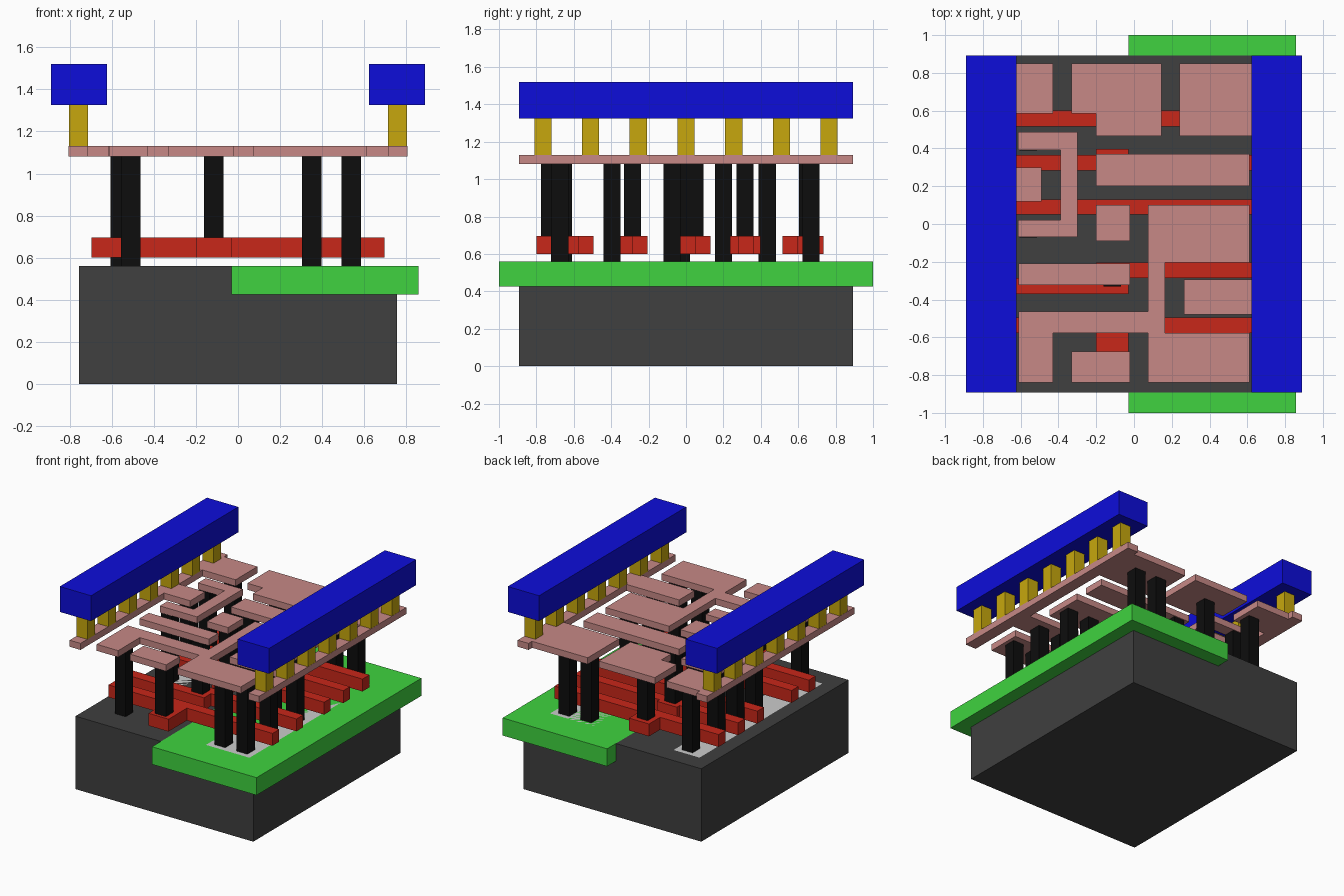
import bpy, bmesh

if "Cube" in bpy.data.objects:
    bpy.data.objects.remove(bpy.data.objects["Cube"])


def material(name, rgb):
    m = bpy.data.materials.new(name)
    m.diffuse_color = (*rgb, 1)
    m.use_nodes = True
    m.node_tree.nodes["Principled BSDF"].inputs["Base Color"].default_value = m.diffuse_color
    return m


DARK = material("substrate_grey", (0.05, 0.05, 0.05))
GREEN = material("well_green", (0.05, 0.65, 0.05))
RED = material("gate_red", (0.58, 0.02, 0.01))
BLACK = material("contact_black", (0.004, 0.004, 0.004))
PINK = material("metal_pink", (0.57, 0.25, 0.24))
GOLD = material("via_gold", (0.57, 0.39, 0.004))
BLUE = material("rail_blue", (0.004, 0.004, 0.7))


def slab(name, outlines, z0, z1, mat=None):
    """Extrude one or more flat outlines from z0 to z1 as a single object."""
    bm = bmesh.new()
    for pts in outlines:
        face = bm.faces.new([bm.verts.new((x, y, z0)) for x, y in pts])
        up = bmesh.ops.extrude_face_region(bm, geom=[face])["geom"]
        verts = [v for v in up if isinstance(v, bmesh.types.BMVert)]
        bmesh.ops.translate(bm, verts=verts, vec=(0, 0, z1 - z0))
    bmesh.ops.recalc_face_normals(bm, faces=bm.faces[:])
    me = bpy.data.meshes.new(name)
    bm.to_mesh(me)
    bm.free()
    if mat:
        me.materials.append(mat)
    ob = bpy.data.objects.new(name, me)
    bpy.context.collection.objects.link(ob)
    return ob


def rect(x0, x1, y0, y1):
    return [(x0, y0), (x1, y0), (x1, y1), (x0, y1)]


def square(x, y, h=0.046):
    return rect(x - h, x + h, y - h, y + h)


TOP, GATE0, GATE1, METAL0, METAL1, RAIL0, RAIL1 = 0.56, 0.6, 0.695, 1.08, 1.13, 1.325, 1.52

# Substrate, well and the flush diffusion areas
slab("substrate", [rect(-0.755, 0.755, -0.893, 0.893)], 0, TOP, DARK)
slab("well", [rect(-0.03, 0.858, -1, 1)], 0.425, TOP, GREEN)
slab("left_diffusion", [rect(-0.64, -0.42, -0.74, 0.75)], 0.5, TOP)
slab("right_diffusion", [rect(0.26, 0.63, -0.76, 0.75)], 0.5, TOP)

# Gate bars, each with a wider contact pad near the middle
L, R, P0, P1 = -0.697, 0.697, -0.2, -0.03
gates = [
    [rect(L, R, 0.515, 0.6), rect(P0, P1, 0.6, 0.735)],
    [rect(L, R, 0.282, 0.364), rect(P0, P1, 0.235, 0.282), rect(P0, P1, 0.364, 0.397)],
    [rect(L, R, 0.05, 0.13), rect(P0, P1, -0.035, 0.05)],
    [rect(L, P1, -0.37, -0.286), rect(P1, R, -0.286, -0.205), rect(P0, P1, -0.286, -0.205)],
    [rect(L, R, -0.577, -0.495), rect(P0, P1, -0.8, -0.577)],
]
for i, parts in enumerate(gates, 1):
    slab(f"gate_{i}", parts, GATE0, GATE1, RED)

# Contacts from the gate pads up to the metal
slab("gate_contacts", [square(-0.115, y) for y in (0.65, 0.315, 0.047, -0.286, -0.73)],
     GATE1, METAL0, BLACK)

# Contacts from the diffusion up to the metal
left = [(-0.51, 0.668), (-0.56, 0.434), (-0.56, 0.2), (-0.56, -0.025), (-0.51, -0.655)]
right = [(x, y) for x in (0.35, 0.538) for y in (0.668, -0.075, -0.395, -0.675)]
slab("diffusion_contacts", [square(x, y) for x, y in left + right], TOP, METAL0, BLACK)

# Metal rails with the branches that reach inward
slab("left_metal_rail", [[
    (-0.805, -0.893), (-0.713, -0.893), (-0.713, 0.12), (-0.49, 0.12), (-0.49, 0.3),
    (-0.713, 0.3), (-0.713, 0.585), (-0.43, 0.585), (-0.43, 0.85), (-0.713, 0.85),
    (-0.713, 0.893), (-0.805, 0.893)]], METAL0, METAL1, PINK)
slab("right_metal_rail", [[
    (0.805, -0.893), (0.805, 0.893), (0.713, 0.893), (0.713, 0.85), (0.24, 0.85),
    (0.24, 0.467), (0.713, 0.467), (0.713, -0.295), (0.265, -0.295), (0.265, -0.48),
    (0.713, -0.48), (0.713, -0.893)]], METAL0, METAL1, PINK)

# Inner metal tracks
tracks = {
    "metal_upper_block": [(-0.33, 0.585), (-0.2, 0.585), (-0.2, 0.467), (0.145, 0.467),
                          (0.145, 0.85), (-0.33, 0.85)],
    "metal_upper_strip": rect(-0.2, 0.612, 0.2, 0.37),
    "metal_hook": [(-0.615, -0.07), (-0.3, -0.07), (-0.3, 0.487), (-0.615, 0.487),
                   (-0.615, 0.393), (-0.39, 0.393), (-0.39, 0.02), (-0.615, 0.02)],
    "metal_centre_pad": rect(-0.2, -0.022, -0.09, 0.1),
    "metal_left_strip": rect(-0.612, -0.022, -0.323, -0.208),
    "metal_lower_pad": rect(-0.33, -0.022, -0.84, -0.675),
    "metal_output": [(-0.612, -0.84), (-0.43, -0.84), (-0.43, -0.577), (0.074, -0.577),
                     (0.074, -0.84), (0.612, -0.84), (0.612, -0.577), (0.165, -0.577),
                     (0.165, -0.203), (0.612, -0.203), (0.612, 0.1), (0.074, 0.1),
                     (0.074, -0.462), (-0.612, -0.462)],
}
for name, pts in tracks.items():
    slab(name, [pts], METAL0, METAL1, PINK)

# Vias and top power rails on both sides
for side, s in (("left", -1), ("right", 1)):
    slab(f"{side}_vias", [square(s * 0.758, -0.765 + 0.255 * i) for i in range(7)],
         METAL1, RAIL0, GOLD)
    slab(f"{side}_power_rail", [rect(*sorted((s * 0.623, s * 0.889)), -0.893, 0.893)],
         RAIL0, RAIL1, BLUE)
